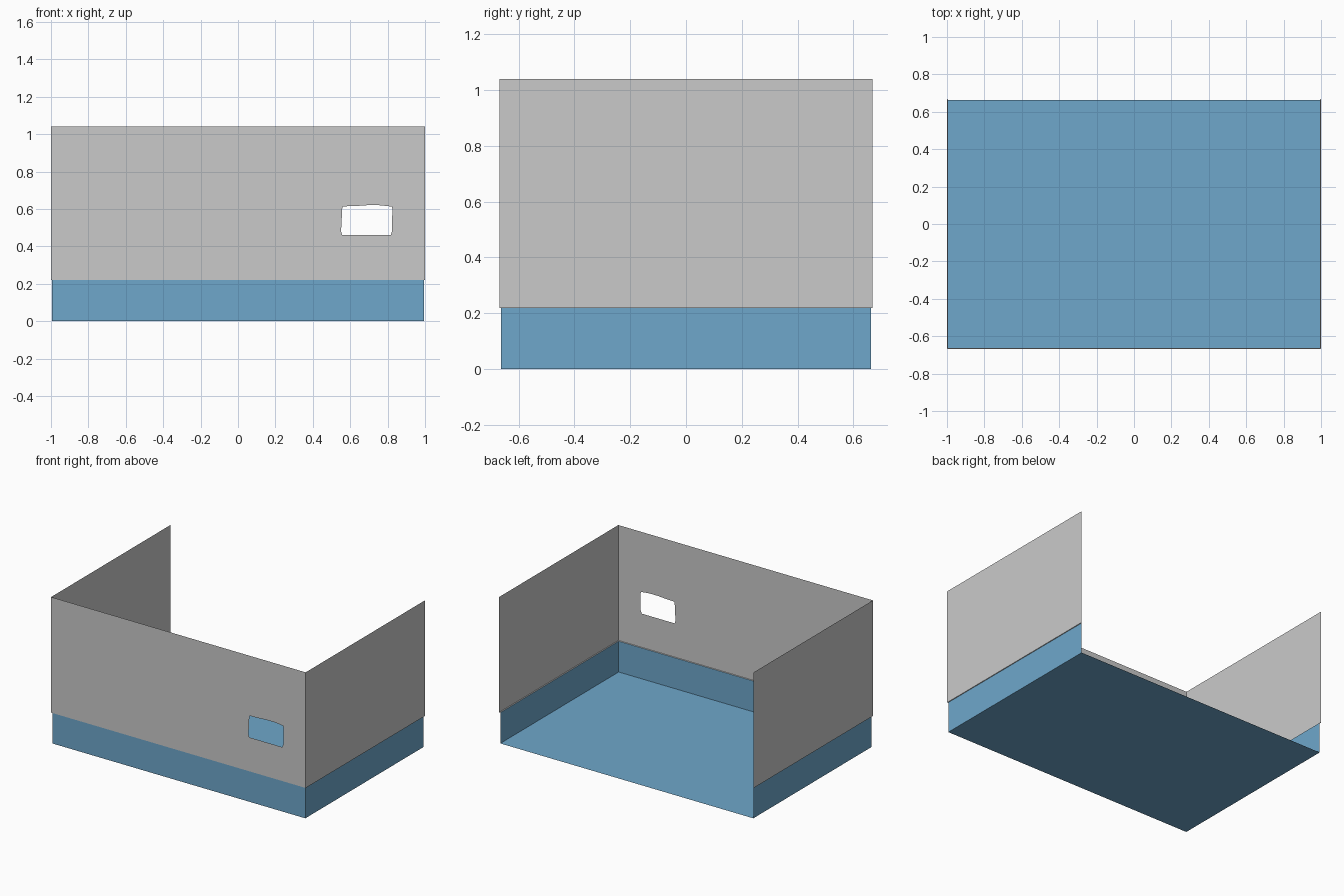
import bpy, bmesh
from mathutils import Vector

if "Cube" in bpy.data.objects:
    bpy.data.objects.remove(bpy.data.objects["Cube"])


def material(name, rgb):
    m = bpy.data.materials.new(name)
    m.diffuse_color = (*rgb, 1)
    m.use_nodes = True
    m.node_tree.nodes["Principled BSDF"].inputs["Base Color"].default_value = m.diffuse_color
    return m


GREY = material("light grey", (0.59, 0.59, 0.59))
BLUE = material("sky blue", (0.157, 0.386, 0.597))

X, Y = 1.0, 0.669          # upper shell half sizes
BX, BY = 0.994, 0.664      # base tray half sizes, slightly inset
STEP, TOP = 0.219, 1.04


def finish(bm, name, mat):
    me = bpy.data.meshes.new(name)
    bm.to_mesh(me)
    bm.free()
    me.materials.append(mat)
    ob = bpy.data.objects.new(name, me)
    bpy.context.collection.objects.link(ob)
    return ob


def u_path(x, y, z):
    """Open U of corners: back right, front right, front left, back left."""
    return [(x, y, z), (x, -y, z), (-x, -y, z), (-x, y, z)]


def strip(bm, low, high, spans=range(3)):
    """Sheet faces between two U paths, facing outward."""
    a = [bm.verts.new(p) for p in low]
    b = [bm.verts.new(p) for p in high]
    for i in spans:
        bm.faces.new((a[i + 1], a[i], b[i], b[i + 1]))
    return a


# Base tray: floor plus three low walls, open at the back
bm = bmesh.new()
floor = strip(bm, u_path(BX, BY, 0), u_path(BX, BY, STEP))
bm.faces.new(floor)
finish(bm, "base_tray", BLUE)

# Narrow ledge where the upper walls step outward
bm = bmesh.new()
strip(bm, u_path(BX, BY, STEP), u_path(X, Y, STEP + 0.002))
finish(bm, "step_ledge", GREY)

# Upper side walls
bm = bmesh.new()
strip(bm, u_path(X, Y, STEP), u_path(X, Y, TOP), (0, 2))
bmesh.ops.delete(bm, geom=[v for v in bm.verts if not v.link_faces], context='VERTS')
finish(bm, "side_walls", GREY)

# Front wall with a window opening
outline = [(-X, STEP), (X, STEP), (X, TOP), (-X, TOP)]
window = [(0.558, 0.460), (0.816, 0.460), (0.824, 0.482), (0.825, 0.600),
          (0.822, 0.613), (0.755, 0.620), (0.690, 0.620), (0.620, 0.615),
          (0.558, 0.614), (0.551, 0.480)]
bm = bmesh.new()
edges = []
for loop in (outline, window):
    vs = [bm.verts.new((x, -Y, z)) for x, z in loop]
    edges += [bm.edges.new((vs[i - 1], vs[i])) for i in range(len(vs))]
bmesh.ops.triangle_fill(bm, edges=edges, use_beauty=True, normal=Vector((0, -1, 0)))
bmesh.ops.dissolve_limit(bm, angle_limit=0.01, verts=[], edges=bm.edges[:])
finish(bm, "front_wall", GREY)
